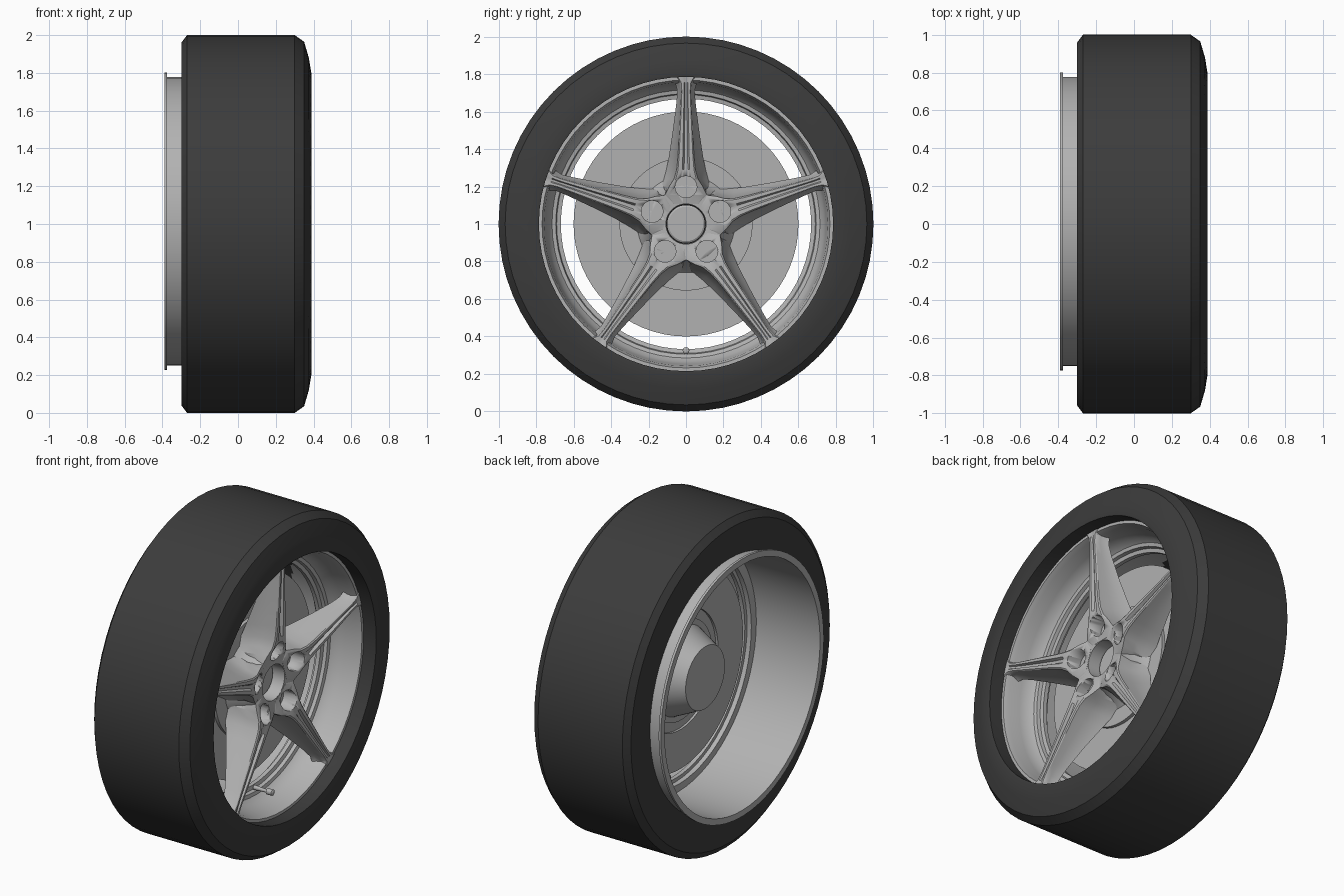
import bpy, bmesh, math
from mathutils import Matrix, Vector

cube = bpy.data.objects.get("Cube")
if cube:
    bpy.data.objects.remove(cube)

AXLE = Vector((0, 0, 1))


def material(name, grey, rough):
    m = bpy.data.materials.new(name)
    m.use_nodes = True
    col = (grey, grey, grey, 1)
    m.diffuse_color = col
    bsdf = m.node_tree.nodes["Principled BSDF"]
    bsdf.inputs["Base Color"].default_value = col
    bsdf.inputs["Roughness"].default_value = rough
    return m


rubber = material("dark rubber", 0.045, 0.8)
alloy = material("silver alloy", 0.45, 0.5)
steel = material("brake steel", 0.44, 0.5)
shadow = material("black gap", 0.01, 0.8)


def finish(bm, name, mat, angle=30):
    bmesh.ops.remove_doubles(bm, verts=bm.verts, dist=1e-5)
    bmesh.ops.recalc_face_normals(bm, faces=bm.faces)
    mesh = bpy.data.meshes.new(name)
    bm.to_mesh(mesh)
    bm.free()
    mesh.materials.append(mat)
    ob = bpy.data.objects.new(name, mesh)
    bpy.context.collection.objects.link(ob)
    bpy.ops.object.select_all(action='DESELECT')
    ob.select_set(True)
    bpy.context.view_layer.objects.active = ob
    bpy.ops.object.shade_smooth_by_angle(angle=math.radians(angle))
    return ob


def revolve(name, profile, mat, seg=64, y=0.0, z=0.0):
    """Spin a closed loop of (x, radius) points round an axis along x."""
    bm = bmesh.new()
    rings = []
    for i in range(seg):
        a = math.tau * i / seg
        rings.append([bm.verts.new(AXLE + Vector((x, y + r * math.cos(a), z + r * math.sin(a))))
                      for x, r in profile])
    n = len(profile)
    for i in range(seg):
        p, q = rings[i], rings[(i + 1) % seg]
        for j in range(n):
            k = (j + 1) % n
            if profile[j][1] == 0 and profile[k][1] == 0:
                continue
            if profile[j][1] == 0:
                bm.faces.new((p[j], p[k], q[k]))
            elif profile[k][1] == 0:
                bm.faces.new((p[j], p[k], q[j]))
            else:
                bm.faces.new((p[j], p[k], q[k], q[j]))
    return finish(bm, name, mat)


def carve(target, cutter):
    cut = target.modifiers.new("pocket", 'BOOLEAN')
    cut.operation = 'DIFFERENCE'
    cut.solver = 'EXACT'
    cut.object = cutter
    bpy.context.view_layer.objects.active = target
    bpy.ops.object.modifier_apply(modifier=cut.name)


# Tyre: square rear shoulder, bevelled front shoulder
revolve("tyre", [(-0.30, 0.76), (-0.30, 0.96), (-0.27, 1.0), (0.30, 1.0), (0.35, 0.965),
                 (0.375, 0.88), (0.388, 0.80), (0.385, 0.785), (0.28, 0.785)], rubber)

# Rim: open rear barrel with a flange, set slightly off the axle
revolve("rim_barrel", [(-0.39, 0.787), (-0.375, 0.787), (-0.375, 0.763), (0.06, 0.763),
                       (0.06, 0.75), (-0.39, 0.75)], alloy, y=0.013, z=0.014)
# Dished front of the rim, with the ledge behind the spokes
revolve("rim_dish", [(0.04, 0.775), (0.30, 0.785), (0.30, 0.768), (0.27, 0.757), (0.20, 0.748),
                     (0.15, 0.735), (0.125, 0.715), (0.12, 0.695), (0.10, 0.69), (0.095, 0.668),
                     (0.07, 0.668), (0.07, 0.69), (0.045, 0.695), (0.04, 0.74)], alloy)

# Brake disc with raised centre, and the tapered hub behind it
revolve("brake_disc", [(0.035, 0.60), (0.075, 0.60), (0.075, 0.355), (0.095, 0.355), (0.095, 0),
                       (0.05, 0), (0.05, 0.36), (0.035, 0.36)], steel)
revolve("axle_hub", [(0.055, 0), (0.055, 0.30), (0.03, 0.30), (0.03, 0.265), (-0.13, 0.19),
                     (-0.13, 0)], steel)

# Wheel centre: flared web between the spokes, with a bore for the cap
centre = revolve("wheel_centre", [(0.08, 0), (0.08, 0.275), (0.11, 0.245), (0.15, 0.220),
                                  (0.20, 0.202), (0.247, 0.192), (0.24, 0.107), (0.15, 0.105),
                                  (0.15, 0)], alloy)
revolve("centre_cap", [(0.14, 0), (0.14, 0.100), (0.165, 0.100), (0.17, 0.092), (0.17, 0)], alloy)
revolve("cap_gap", [(0.14, 0.099), (0.158, 0.099), (0.158, 0.106), (0.14, 0.106)], shadow)

# Spoke sections: distance, front half width, back half width, front x, back x, groove depth
SPOKE = [
    (0.108, 0.076, 0.080, 0.242, 0.080, 0.000),
    (0.154, 0.112, 0.118, 0.252, 0.080, 0.000),
    (0.200, 0.090, 0.146, 0.268, 0.080, 0.000),
    (0.240, 0.064, 0.124, 0.282, 0.084, 0.000),
    (0.290, 0.050, 0.105, 0.290, 0.095, 0.010),
    (0.360, 0.043, 0.091, 0.294, 0.118, 0.018),
    (0.500, 0.036, 0.070, 0.298, 0.165, 0.018),
    (0.640, 0.029, 0.052, 0.301, 0.205, 0.014),
    (0.710, 0.026, 0.046, 0.303, 0.220, 0.010),
    (0.755, 0.030, 0.058, 0.304, 0.225, 0.006),
    (0.784, 0.050, 0.085, 0.305, 0.225, 0.000),
]


def spoke(name, turn):
    bm = bmesh.new()
    rot = Matrix.Rotation(turn, 3, 'X')
    rings = []
    for d, f, b, xf, xb, g in SPOKE:
        depth = xf - xb
        half = [(b, xb), (f + (b - f) * 0.55, xb + depth * 0.25), (f + (b - f) * 0.2, xb + depth * 0.6),
                (f, xf - 0.006), (f * 0.85, xf), (f * 0.4, xf)]
        pts = half + [(0.2 * f, xf - g), (-0.2 * f, xf - g)] + [(-w, x) for w, x in reversed(half)]
        rings.append([bm.verts.new(AXLE + rot @ Vector((x, w, d))) for w, x in pts])
    for p, q in zip(rings, rings[1:]):
        for j in range(len(p)):
            k = (j + 1) % len(p)
            bm.faces.new((p[j], p[k], q[k], q[j]))
    bm.faces.new(rings[0])
    bm.faces.new(rings[-1])
    return finish(bm, name, alloy, 25)


# Five spokes, each with a round bolt pocket cut into its root
for i in range(5):
    turn = math.tau * i / 5
    arm = spoke(f"spoke_{i + 1}", turn)
    y, z = -0.19 * math.sin(turn), 0.008 + 0.19 * math.cos(turn)
    cutter = revolve("pocket_cutter", [(0.19, 0), (0.19, 0.058), (0.4, 0.058), (0.4, 0)],
                     alloy, seg=24, y=y, z=z)
    carve(arm, cutter)
    carve(centre, cutter)
    bpy.data.objects.remove(cutter)

# Tyre valve at the bottom of the rim
revolve("valve_stem", [(0.11, 0), (0.11, 0.014), (0.18, 0.010), (0.20, 0.010), (0.20, 0.018),
                       (0.235, 0.018), (0.24, 0.01), (0.24, 0)], steel, seg=16, z=-0.675)
